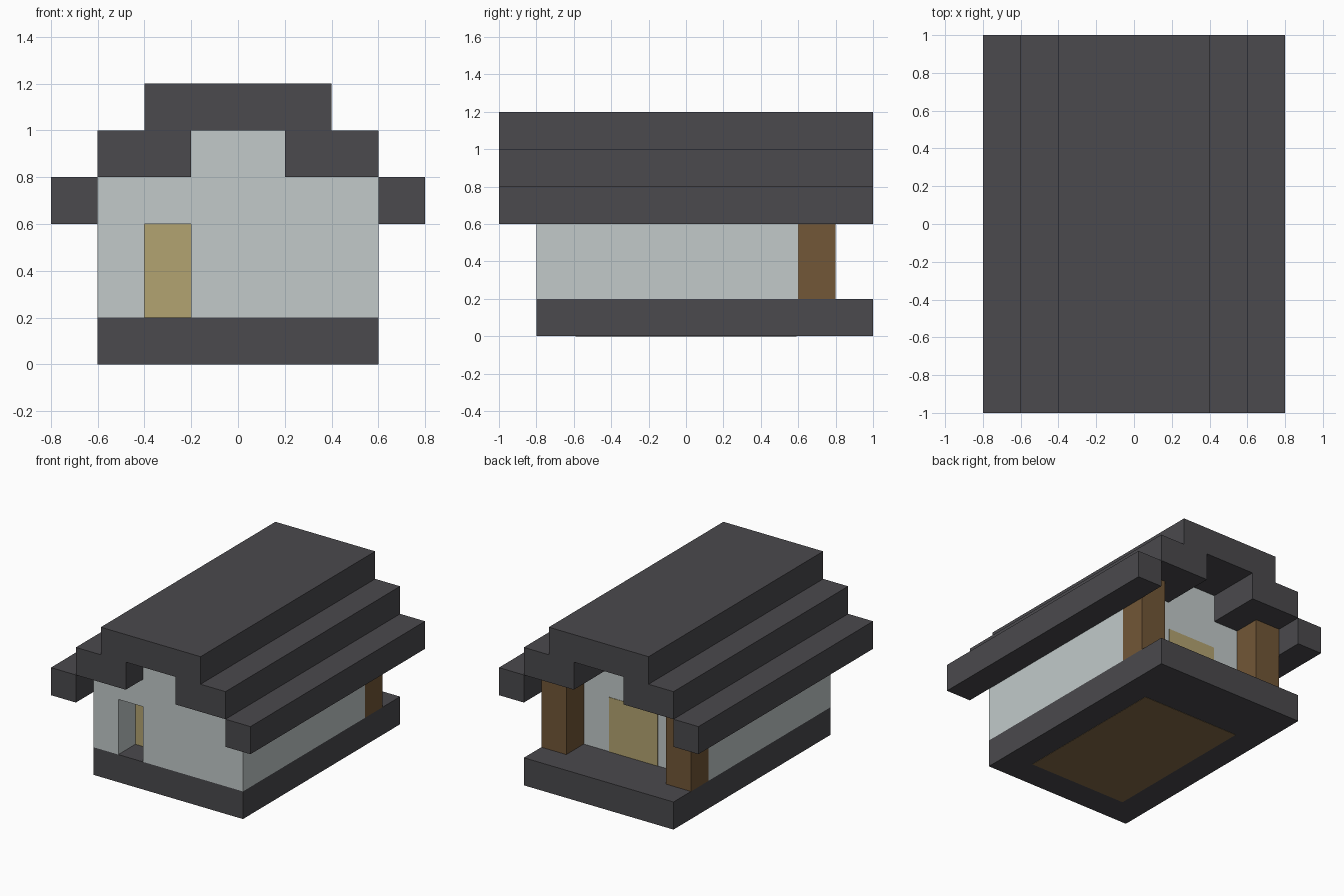
import bpy
import bmesh

cube = bpy.data.objects.get("Cube")
if cube:
    bpy.data.objects.remove(cube, do_unlink=True)


def material(name, rgb):
    mat = bpy.data.materials.new(name)
    mat.use_nodes = True
    mat.diffuse_color = (*rgb, 1)
    mat.node_tree.nodes["Principled BSDF"].inputs["Base Color"].default_value = (*rgb, 1)
    return mat


slate = material("dark slate", (0.069, 0.067, 0.074))
plaster = material("pale plaster", (0.54, 0.59, 0.59))
straw = material("straw yellow", (0.45, 0.37, 0.165))
timber = material("brown timber", (0.168, 0.095, 0.038))
plank = material("light brown plank", (0.24, 0.15, 0.066))


def prism(name, profile, y0, y1, mat):
    """Extrude an outline in x and z from y0 to y1."""
    bm = bmesh.new()
    face = bm.faces.new([bm.verts.new((x, y0, z)) for x, z in profile])
    result = bmesh.ops.extrude_face_region(bm, geom=[face])
    verts = [v for v in result["geom"] if isinstance(v, bmesh.types.BMVert)]
    bmesh.ops.translate(bm, verts=verts, vec=(0, y1 - y0, 0))
    bmesh.ops.recalc_face_normals(bm, faces=bm.faces)
    mesh = bpy.data.meshes.new(name)
    bm.to_mesh(mesh)
    bm.free()
    mesh.materials.append(mat)
    obj = bpy.data.objects.new(name, mesh)
    bpy.context.collection.objects.link(obj)
    return obj


def box(name, x, y, z, mat):
    outline = [(x[0], z[0]), (x[1], z[0]), (x[1], z[1]), (x[0], z[1])]
    return prism(name, outline, y[0], y[1], mat)


# Foundation with a plank panel on its underside
box("foundation", (-0.6, 0.6), (-0.8, 1), (0, 0.2), slate)
box("floor_panel", (-0.395, 0.395), (-0.59, 0.59), (-0.002, 0.01), plank)

# Gabled walls; the front wall has a doorway cut through it
gable = [(0.6, 0.2), (0.6, 0.8), (0.2, 0.8), (0.2, 1),
         (-0.2, 1), (-0.2, 0.8), (-0.6, 0.8), (-0.6, 0.2)]
doorway = [(-0.4, 0.2), (-0.4, 0.6), (-0.2, 0.6), (-0.2, 0.2)]
prism("house_walls", gable, -0.6, 0.6, plaster)
prism("front_wall", gable + doorway, -0.8, -0.6, plaster)

# Doors
box("front_door", (-0.4, -0.2), (-0.604, -0.6), (0.2, 0.6), straw)
box("back_door", (-0.195, 0.195), (0.6, 0.603), (0.2, 0.595), straw)

# Stepped roof and porch posts
box("roof_ridge", (-0.4, 0.4), (-1, 1), (1, 1.2), slate)
for side, s in (("left", 1), ("right", -1)):
    box(side + "_roof_tier", (0.2 * s, 0.6 * s), (-1, 1), (0.8, 1), slate)
    box(side + "_eave", (0.6 * s, 0.8 * s), (-1, 1), (0.6, 0.8), slate)
    box(side + "_porch_post", (0.4 * s, 0.6 * s), (0.6, 0.8), (0.2, 0.8), timber)
